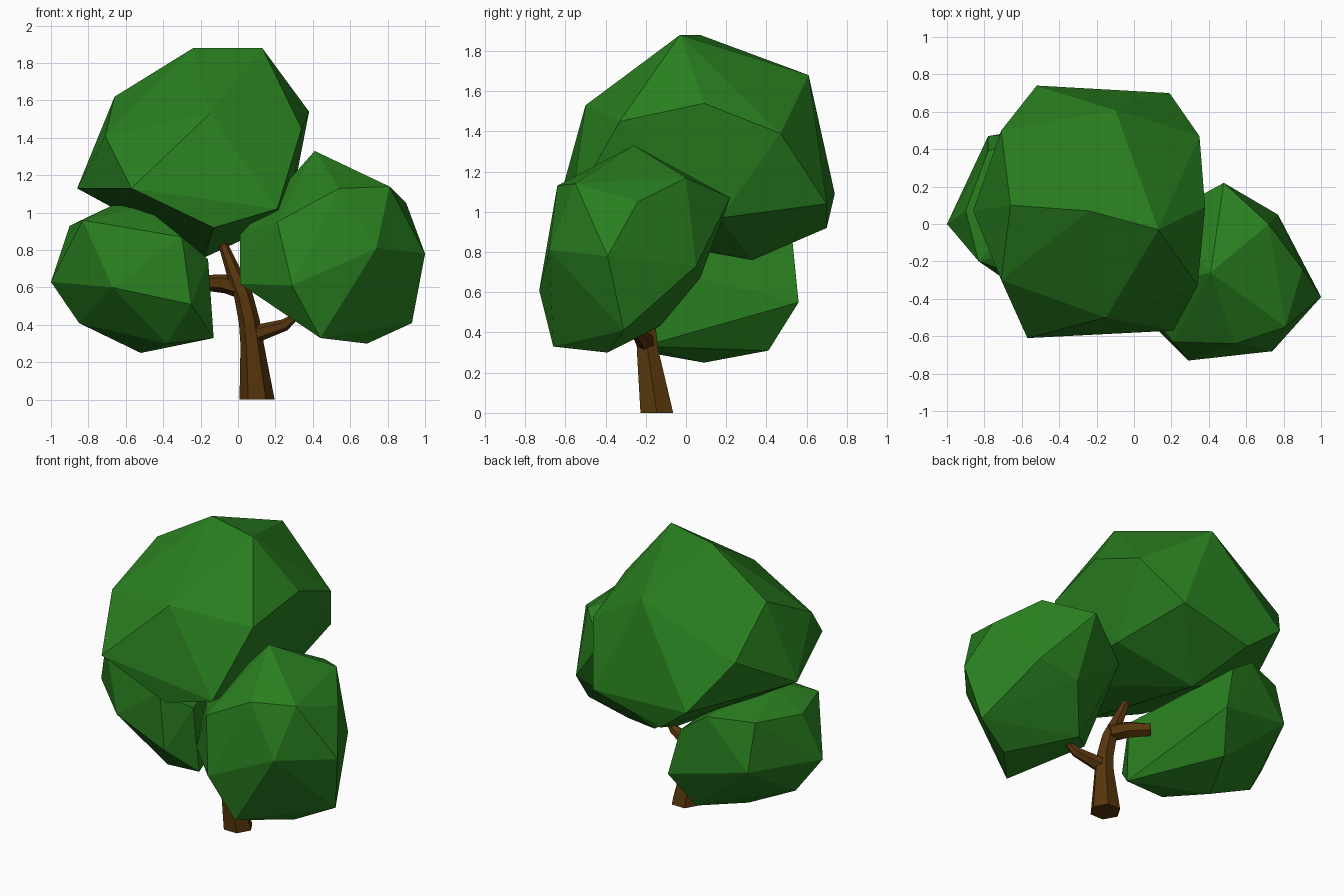
import bpy, bmesh, math
from mathutils import Vector


def material(name, rgb):
    m = bpy.data.materials.new(name)
    m.diffuse_color = (*rgb, 1)
    return m


LEAF = material("leaf green", (0.022, 0.212, 0.014))
BARK = material("bark brown", (0.098, 0.037, 0.004))


def finish(name, bm, mat):
    bmesh.ops.recalc_face_normals(bm, faces=bm.faces)
    me = bpy.data.meshes.new(name)
    bm.to_mesh(me)
    bm.free()
    me.materials.append(mat)
    ob = bpy.data.objects.new(name, me)
    bpy.context.collection.objects.link(ob)


def clump(name, corners):
    """Faceted foliage: convex hull round a few corner points."""
    bm = bmesh.new()
    for c in corners:
        bm.verts.new(c)
    r = bmesh.ops.convex_hull(bm, input=bm.verts)
    loose = {g for g in r["geom_interior"] if isinstance(g, bmesh.types.BMVert)}
    bmesh.ops.delete(bm, geom=list(loose), context="VERTS")
    finish(name, bm, LEAF)


def limb(name, path, sides=6, flat_base=False):
    """Tapered tube through (x, y, z, radius) stations."""
    bm = bmesh.new()
    pts = [Vector(p[:3]) for p in path]
    rings = []
    for i, p in enumerate(pts):
        d = pts[min(i + 1, len(pts) - 1)] - pts[max(i - 1, 0)]
        if flat_base and i == 0:
            d = Vector((0, 0, 1))
        d.normalize()
        u = Vector((0, 1, 0)).cross(d).normalized()
        v = d.cross(u)
        angles = [2 * math.pi * k / sides for k in range(sides)]
        rings.append([bm.verts.new(p + path[i][3] * (u * math.cos(a) + v * math.sin(a)))
                      for a in angles])
    for a, b in zip(rings, rings[1:]):
        for k in range(sides):
            n = (k + 1) % sides
            bm.faces.new((a[k], a[n], b[n], b[k]))
    bm.faces.new(rings[0])
    bm.faces.new(rings[-1])
    finish(name, bm, BARK)


# Trunk and its two side branches
limb("trunk", [(0.102, -0.145, 0, 0.094), (0.075, -0.19, 0.30, 0.062),
               (0.06, -0.2, 0.42, 0.056), (0.028, -0.2, 0.56, 0.05),
               (-0.03, -0.185, 0.70, 0.038), (-0.08, -0.17, 0.83, 0.025)], flat_base=True)
limb("right_branch", [(0.07, -0.195, 0.345, 0.05), (0.25, -0.24, 0.40, 0.032),
                      (0.33, -0.26, 0.46, 0.015)])
limb("left_branch", [(0.03, -0.19, 0.59, 0.055), (-0.06, -0.13, 0.62, 0.052),
                     (-0.17, -0.05, 0.625, 0.042)])

# Large top clump
clump("top_foliage", [
    (-0.24, 0.07, 1.88), (0.13, -0.03, 1.88), (-0.10, 0.61, 1.68), (-0.15, -0.50, 1.53),
    (0.38, 0.09, 1.54), (0.34, -0.33, 1.45), (0.35, 0.47, 1.39), (-0.66, 0.10, 1.62),
    (-0.52, 0.74, 1.09), (0.19, 0.70, 1.04), (-0.30, 0.70, 0.92), (0.21, -0.57, 1.02),
    (-0.57, -0.61, 1.13), (-0.71, -0.30, 1.41), (-0.86, 0.07, 1.13), (-0.71, 0.50, 1.38),
    (-0.18, 0.33, 0.76), (-0.13, -0.57, 0.92), (0.27, 0.17, 0.97)])

# Lower left clump
clump("left_foliage", [
    (-1.00, 0.0, 0.63), (-0.90, 0.07, 0.93), (-0.83, -0.20, 0.96), (-0.85, 0.07, 0.41),
    (-0.67, -0.31, 0.60), (-0.25, -0.41, 0.51), (-0.30, -0.39, 0.87), (-0.67, 0.0, 1.04),
    (-0.50, -0.10, 1.03), (-0.52, 0.09, 0.25), (-0.38, -0.19, 0.30), (-0.13, -0.22, 0.33),
    (-0.16, -0.24, 0.75), (-0.33, 0.53, 0.85), (-0.26, 0.56, 0.55), (-0.36, 0.41, 0.31),
    (-0.78, 0.47, 0.66), (-0.78, 0.39, 0.96), (-0.50, 0.50, 0.97)])

# Lower right clump
clump("right_foliage", [
    (0.41, -0.26, 1.33), (0.48, 0.22, 1.07), (0.81, -0.55, 1.14), (0.90, -0.24, 1.05),
    (1.00, -0.39, 0.78), (0.72, 0.0, 1.17), (0.77, 0.05, 0.73), (0.93, -0.31, 0.41),
    (0.69, -0.39, 0.30), (0.44, -0.66, 0.33), (0.74, -0.68, 0.81), (0.29, -0.73, 0.61),
    (0.54, -0.64, 1.13), (0.21, -0.63, 0.95), (0.01, -0.45, 0.62), (0.01, -0.35, 0.88),
    (0.50, 0.07, 0.67), (0.15, 0.04, 0.92), (0.32, -0.13, 0.43)])
